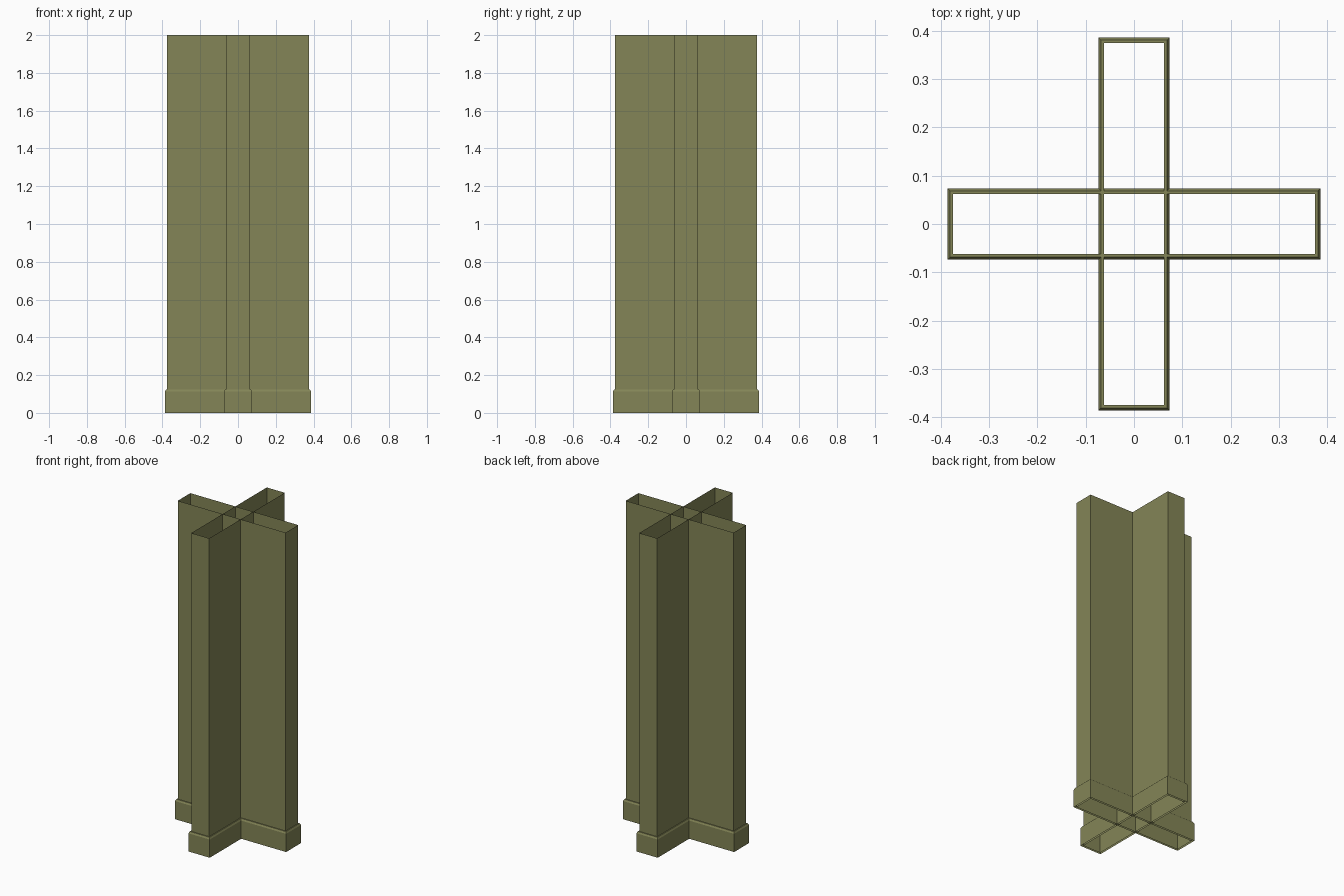
import bpy

if "Cube" in bpy.data.objects:
    bpy.data.objects.remove(bpy.data.objects["Cube"])

# One flat olive colour
olive = bpy.data.materials.new("olive")
olive.diffuse_color = (0.23, 0.235, 0.095, 1)
olive.use_nodes = True
olive.node_tree.nodes["Principled BSDF"].inputs["Base Color"].default_value = olive.diffuse_color


def ring_sweep(name, hx, hy, profile):
    """Sweep an (outset, height) profile around a mitred rectangle, ends open."""
    verts, faces = [], []
    for out, z in profile:
        for sx, sy in ((-1, -1), (1, -1), (1, 1), (-1, 1)):
            verts.append((sx * (hx + out), sy * (hy + out), z))
    for r in range(len(profile) - 1):
        for i in range(4):
            a, b = r * 4 + i, r * 4 + (i + 1) % 4
            faces.append((a, b, b + 4, a + 4))
    mesh = bpy.data.meshes.new(name)
    mesh.from_pydata(verts, [], faces)
    mesh.materials.append(olive)
    obj = bpy.data.objects.new(name, mesh)
    bpy.context.collection.objects.link(obj)


LONG, SHORT = 0.375, 0.0625
WALL = [(0, 0), (0, 2)]
SKIRTING = [(0.0115, 0), (0.0115, 0.114), (0.006, 0.125), (0, 0.125)]

# Two open rectangular shafts crossing at the centre, each with a chamfered skirting
for label, hx, hy in (("crosswise", LONG, SHORT), ("lengthwise", SHORT, LONG)):
    ring_sweep(label + "_wall", hx, hy, WALL)
    ring_sweep(label + "_skirting", hx, hy, SKIRTING)
